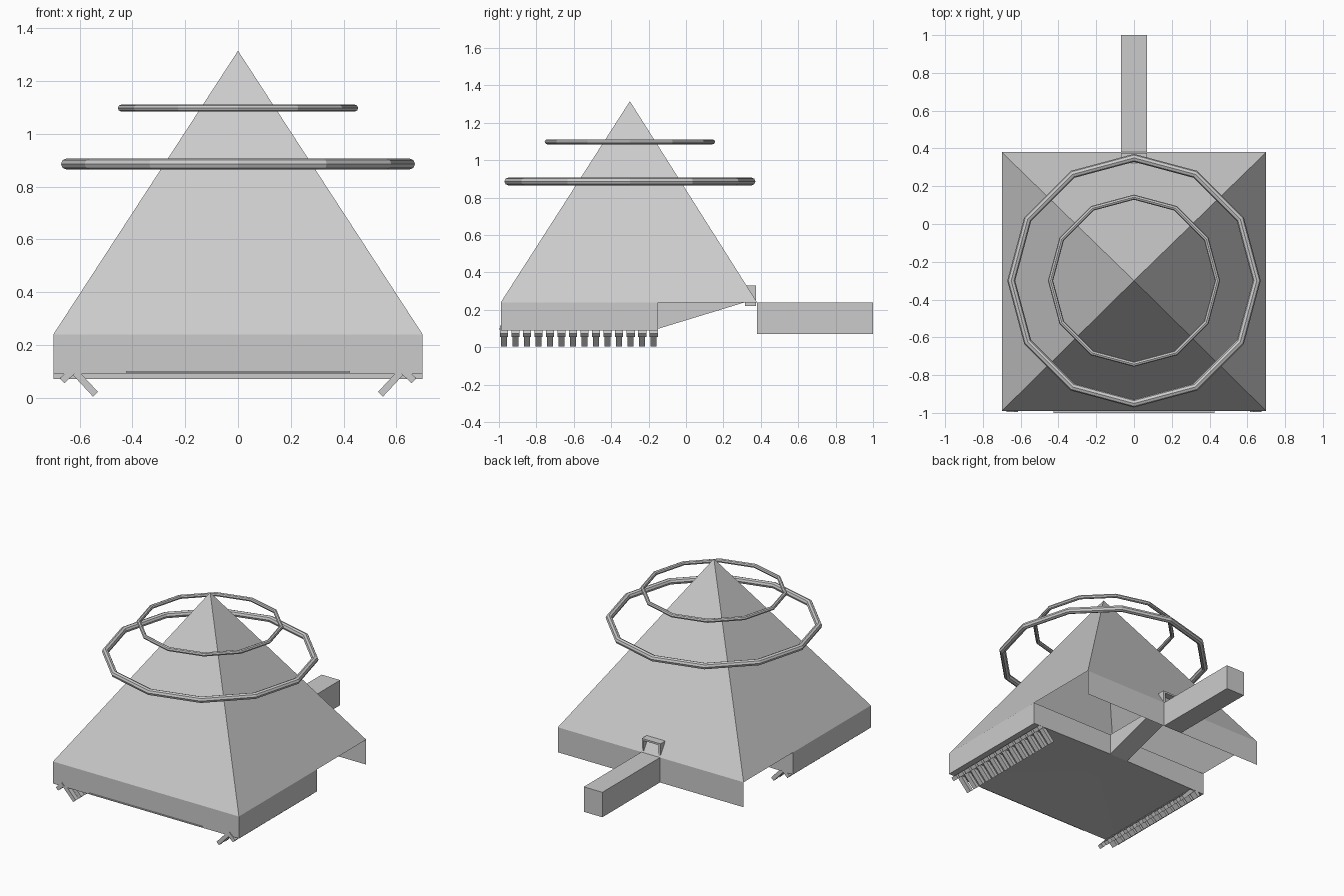
import bpy, bmesh, math
from mathutils import Matrix, Vector

if "Cube" in bpy.data.objects:
    bpy.data.objects.remove(bpy.data.objects["Cube"])


def make(name, verts, faces):
    me = bpy.data.meshes.new(name)
    me.from_pydata(verts, [], faces)
    bm = bmesh.new()
    bm.from_mesh(me)
    bmesh.ops.recalc_face_normals(bm, faces=bm.faces)
    bm.to_mesh(me)
    bm.free()
    ob = bpy.data.objects.new(name, me)
    bpy.context.collection.objects.link(ob)
    return ob


def add_box(bm, centre, size, tilt=0):
    m = (Matrix.Translation(Vector(centre)) @ Matrix.Rotation(tilt, 4, 'Y')
         @ Matrix.Diagonal((*size, 1)))
    bmesh.ops.create_cube(bm, size=1, matrix=m)


def boxes(name, items):
    bm = bmesh.new()
    for it in items:
        add_box(bm, *it)
    me = bpy.data.meshes.new(name)
    bm.to_mesh(me)
    bm.free()
    ob = bpy.data.objects.new(name, me)
    bpy.context.collection.objects.link(ob)
    return ob


X, YF, YM, YB = 0.70, -0.99, -0.15, 0.38
ZL, ZT = 0.09, 0.24

# Pyramid roof, open underneath
make("pyramid_roof",
     [(-X, YF, ZT), (X, YF, ZT), (X, YB, ZT), (-X, YB, ZT), (0, -0.30, 1.315)],
     [(0, 1, 4), (1, 2, 4), (2, 3, 4), (3, 0, 4)])

# Front half hull: open-topped tray whose floor has a funnel seam
W = 0.07
make("front_hull",
     [(-X, YF, ZL), (X, YF, ZL), (X, YM, ZL), (W, YM, ZL + 0.008), (-W, YM, ZL + 0.008),
      (-X, YM, ZL), (W, -0.42, ZL + 0.008), (-W, -0.42, ZL + 0.008),
      (-X, YF, ZT), (X, YF, ZT), (X, YM, ZT), (-X, YM, ZT), (W, YM, ZT), (-W, YM, ZT)],
     [(0, 1, 6, 7), (7, 6, 3, 4), (1, 2, 3, 6), (0, 7, 4, 5),
      (0, 8, 9, 1), (1, 9, 10, 2), (0, 5, 11, 8),
      (2, 10, 12, 3), (4, 13, 11, 5)])

# Sloping channel from the hull floor up to the rear outlet
make("rising_channel",
     [(-W, YM, ZL + 0.008), (W, YM, ZL + 0.008), (W, 0.315, ZT), (-W, 0.315, ZT),
      (W, YM, ZT), (-W, YM, ZT)],
     [(0, 1, 2, 3), (1, 4, 2), (0, 3, 5)])

# Thin rear wall hanging below the roof edge
make("rear_wall",
     [(-X, YB, 0.07), (X, YB, 0.07), (X, YB, ZT), (-X, YB, ZT)], [(0, 1, 2, 3)])

# Rear arm and the outlet hood above it
boxes("rear_arm", [((0, 0.69, 0.155), (0.14, 0.62, 0.17))])
boxes("outlet_hood",
      [((0, 0.345, 0.325), (0.14, 0.06, 0.012))]
      + [((s * 0.063, 0.345, 0.275), (0.014, 0.06, 0.11)) for s in (-1, 1)])

# Thin strip along the front
boxes("front_strip", [((0, -0.994, 0.098), (0.85, 0.012, 0.005))])

# Rows of slanted teeth with short brackets on both sides
for s, side in ((1, "right"), (-1, "left")):
    items = []
    for i in range(14):
        y = -0.973 + i * 0.0615
        a = s * math.radians(43)
        items.append(((s * 0.61, y, 0.088), (0.026, 0.032, 0.205), a))
        items.append(((s * 0.645, y, 0.085), (0.06, 0.045, 0.026), a))
    boxes(side + "_teeth", items)


# Twelve-sided rings
def ring(name, z, major, minor):
    n, k = 12, 8
    verts = [((major + minor * math.cos(v)) * math.cos(u),
              -0.30 + (major + minor * math.cos(v)) * math.sin(u),
              z + minor * math.sin(v))
             for u in (2 * math.pi * i / n for i in range(n))
             for v in (2 * math.pi * j / k for j in range(k))]
    faces = [(i * k + j, (i + 1) % n * k + j, (i + 1) % n * k + (j + 1) % k,
              i * k + (j + 1) % k) for i in range(n) for j in range(k)]
    return make(name, verts, faces)


ring("lower_ring", 0.886, 0.65, 0.021)
ring("upper_ring", 1.098, 0.442, 0.0135)
